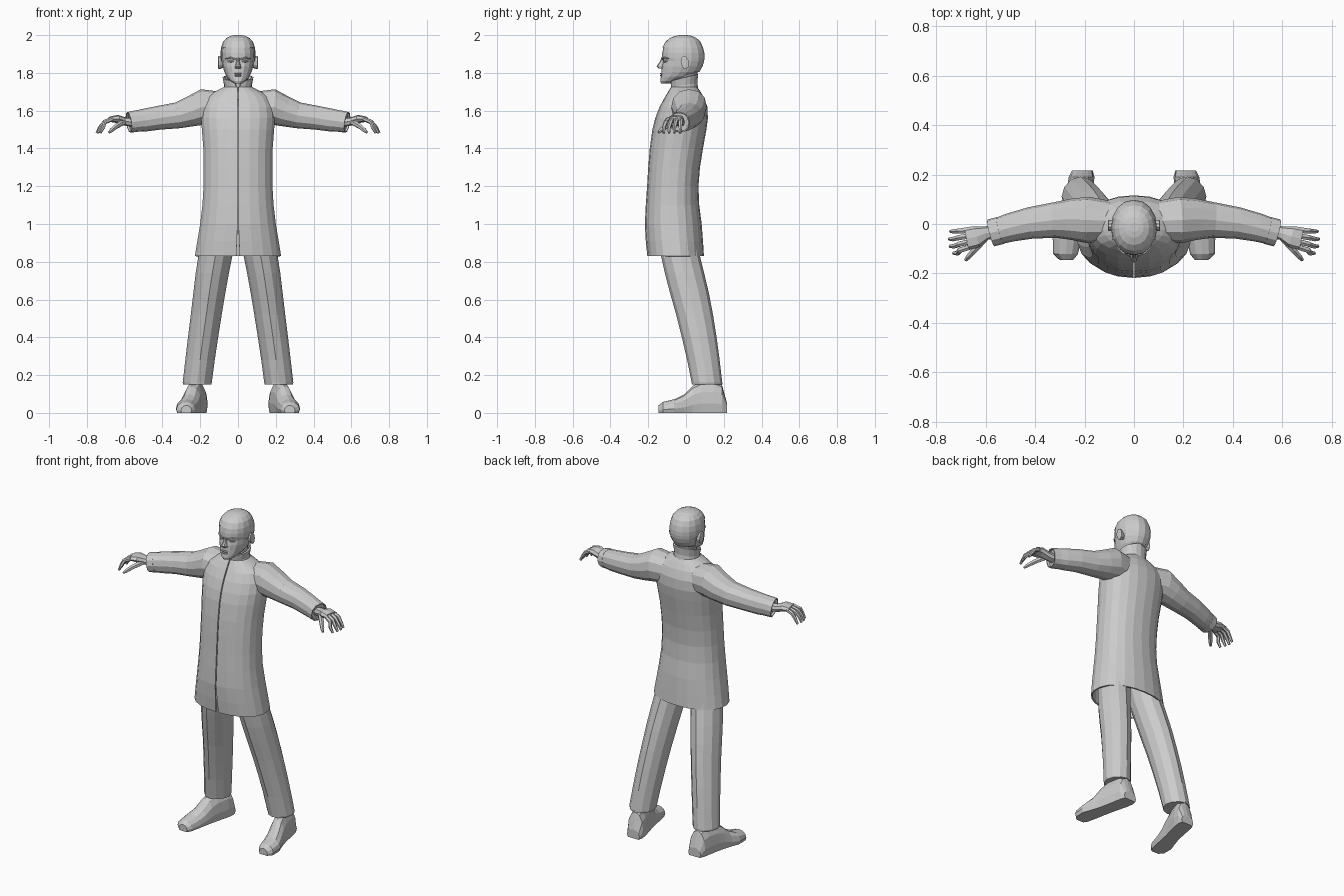
import bpy, bmesh, math
from mathutils import Vector


def ring(c, u, v, n=12, p=2.0, gap=None):
    """Super-ellipse ring starting at the front (-v); gap leaves a slit there."""
    c, u, v = Vector(c), Vector(u), Vector(v)
    pts = []
    for i in range(n + (gap is not None)):
        if gap is None:
            a = -math.pi / 2 + 2 * math.pi * i / n
        else:
            a = -math.pi / 2 + gap + (2 * math.pi - 2 * gap) * i / n
        f = lambda k: math.copysign(abs(k) ** (2 / p), k)
        pts.append(c + u * f(math.cos(a)) + v * f(math.sin(a)))
    return pts


def loft(name, rings, closed=True, caps=True, mirror=False, solid=0.0, keep=None):
    """Skin a list of rings into one object."""
    bm = bmesh.new()
    rows = [[bm.verts.new(p) for p in r] for r in rings]
    n = len(rows[0])
    for a, b in zip(rows, rows[1:]):
        for i in range(n if closed else n - 1):
            j = (i + 1) % n
            bm.faces.new((a[i], a[j], b[j], b[i]))
    if caps:
        bm.faces.new(rows[0][::-1])
        bm.faces.new(rows[-1])
        bmesh.ops.recalc_face_normals(bm, faces=bm.faces)
    if keep:
        bad = [f for f in bm.faces if not keep(f.calc_center_median())]
        bmesh.ops.delete(bm, geom=bad, context='FACES')
    me = bpy.data.meshes.new(name)
    bm.to_mesh(me)
    bm.free()
    ob = bpy.data.objects.new(name, me)
    bpy.context.collection.objects.link(ob)
    if solid:
        ob.modifiers.new("thickness", 'SOLIDIFY').thickness = solid
    if mirror:
        ob.modifiers.new("mirror", 'MIRROR').use_mirror_merge = False
    return ob


def sweep(name, path, n=10, p=2.0, **kw):
    """Tube along (x, y, z, side radius, up radius) stations."""
    cs = [Vector(s[:3]) for s in path]
    rings = []
    for i, s in enumerate(path):
        t = (cs[min(i + 1, len(cs) - 1)] - cs[max(i - 1, 0)]).normalized()
        side = Vector((0, 0, 1)).cross(t).normalized()
        rings.append(ring(cs[i], side * s[3], t.cross(side) * s[4], n, p))
    return loft(name, rings, **kw)


def level(z, rx, yf, yb, n=16, p=2.0, gap=None, x=0, grow=0):
    """Horizontal ring given half width, front y and back y."""
    return ring((x, (yf + yb) / 2, z), (rx + grow, 0, 0),
                (0, (yb - yf) / 2 + grow, 0), n, p, gap)


# Long coat, open down the front (z, half width, front y, back y, slit half width)
coat = [(.83, .23, -.205, .095, .007), (.91, .217, -.213, .09, .004),
        (1.0, .202, -.218, .083, .002), (1.1, .19, -.213, .07, .002),
        (1.2, .184, -.206, .066, .002), (1.3, .183, -.2, .074, .002),
        (1.4, .185, -.192, .09, .002), (1.5, .193, -.178, .108, .002),
        (1.56, .197, -.163, .116, .002), (1.62, .193, -.14, .113, .002),
        (1.67, .17, -.113, .095, .002), (1.70, .125, -.095, .077, .002),
        (1.725, .076, -.08, .06, .002)]
loft("coat", [level(z, w, f, b, 22, 2.2, g / w) for z, w, f, b, g in coat],
     closed=False, caps=False, solid=.008)

# Stand-up collar, lower at the front
loft("collar", [ring((0, -.01, 1.70), (.078, 0, 0), (0, .076, .006), 16, 2, .1),
                ring((0, -.01, 1.735), (.074, 0, 0), (0, .07, .012), 16, 2, .14),
                ring((0, -.01, 1.775), (.082, 0, 0), (0, .074, .018), 16, 2, .22)],
     closed=False, caps=False, solid=.01)

# Sleeves and cuffs
sweep("sleeve", [(.09, .012, 1.615, .08, .085), (.185, .016, 1.62, .094, .094),
                 (.25, .019, 1.595, .084, .08), (.32, .016, 1.575, .072, .069),
                 (.42, .004, 1.562, .064, .063), (.50, -.014, 1.549, .058, .06),
                 (.565, -.033, 1.541, .053, .054)], 12, 2.2, mirror=True)
sweep("cuff", [(.54, -.026, 1.544, .056, .057), (.578, -.036, 1.538, .056, .055)],
      12, 2.2, mirror=True, caps=False, solid=.006)

# Hands: palm, four bent fingers and a thumb
sweep("palm", [(.55, -.03, 1.538, .026, .024), (.60, -.037, 1.543, .028, .022),
               (.64, -.052, 1.556, .044, .022), (.678, -.06, 1.555, .046, .014)],
      8, 2.4, mirror=True)
for i, (y0, y1, x) in enumerate([(-.026, -.03, .742), (-.048, -.061, .748),
                                 (-.072, -.09, .744), (-.094, -.118, .73)]):
    sweep(f"finger_{i + 1}", [(.665, y0, 1.556, .012, .012),
                              (.705, (y0 + y1) / 2, 1.54, .012, .012),
                              (.728 + (x - .745), y1, 1.512, .010, .010),
                              (x, y1, 1.482, .007, .007)], 6, mirror=True)
sweep("thumb", [(.605, -.06, 1.54, .016, .016), (.645, -.105, 1.517, .014, .014),
                (.668, -.131, 1.498, .012, .012), (.682, -.146, 1.485, .007, .007)],
      6, mirror=True)

# Trouser legs with pressed front crease
legs = [(.15, .216, .031, .192, .074), (.16, .216, .03, .192, .077),
        (.28, .201, .006, .178, .078), (.40, .185, -.022, .162, .08),
        (.52, .168, -.052, .143, .082), (.64, .151, -.086, .12, .085),
        (.74, .136, -.112, .096, .088), (.83, .12, -.132, .074, .09),
        (1.0, .095, -.15, .05, .09)]
loft("trouser_leg", [level(z, w, f, b, 12, 1.9, x=x) for z, x, f, b, w in legs],
     mirror=True)

# Shoes: flat-soled sections from toe to heel (y, centre x, half width, height)
shoe = [(-.145, .274, .028, .04), (-.122, .277, .05, .058), (-.06, .271, .058, .073),
        (-.01, .257, .053, .098), (.035, .245, .05, .142), (.08, .234, .05, .165),
        (.15, .218, .053, .17), (.19, .212, .052, .15), (.216, .209, .042, .055)]
rows = []
for y, x, w, h in shoe:
    r = ring((x, y, .3 * h), (w, 0, 0), (0, 0, .7 * h), 12, 2.1)
    rows.append([Vector((q.x, q.y, max(q.z, 0))) for q in r])
loft("shoe", rows, mirror=True)

# Neck and head
loft("neck", [level(1.66, .058, -.06, .055), level(1.81, .055, -.07, .06)])
head = [(1.745, .022, -.132, -.07), (1.757, .04, -.136, -.035), (1.78, .06, -.133, .03),
        (1.805, .072, -.13, .066), (1.835, .081, -.128, .083), (1.862, .085, -.122, .091),
        (1.88, .087, -.127, .093), (1.905, .088, -.126, .092), (1.935, .084, -.12, .085),
        (1.96, .074, -.104, .071), (1.98, .056, -.08, .05), (1.991, .034, -.05, .024),
        (1.995, .012, -.027, .0)]
loft("head", [level(*h, p=2.15) for h in head])

# Close-cropped hair cap, cut to the hairline
loft("hair", [level(z + .005 * (z > 1.95), w, f, b, p=2.15, grow=.005)
              for z, w, f, b in head],
     keep=lambda c: c.z > 1.935 or (c.z > 1.80 and c.y > -.045 and
                                    (c.z > 1.86 or c.y > .01)))

# Nose, lips, brows, eyes
loft("nose", [level(1.822, .016, -.142, -.11, 8), level(1.835, .015, -.156, -.11, 8),
              level(1.86, .009, -.138, -.11, 8), level(1.885, .008, -.129, -.11, 8)])
for name, z in (("upper_lip", 1.796), ("lower_lip", 1.785)):
    loft(name, [level(z - .005, .018, -.134, -.11, 8), level(z, .022, -.139, -.11, 8),
                level(z + .004, .018, -.135, -.11, 8)])
sweep("brow", [(.014, -.122, 1.873, .008, .004), (.04, -.115, 1.881, .008, .005),
               (.066, -.092, 1.876, .006, .003)], 6, mirror=True)
sweep("eye", [(.02, -.118, 1.859, .003, .002), (.036, -.113, 1.861, .008, .006),
              (.054, -.1, 1.86, .003, .002)], 8, mirror=True)

# Ears
loft("ear", [ring((x, -.006, 1.855), (0, w, .2 * w), (0, -.2 * h, h), 10)
             for x, w, h in ((.076, .014, .026), (.094, .02, .034),
                             (.104, .021, .035), (.106, .012, .024))], mirror=True)
